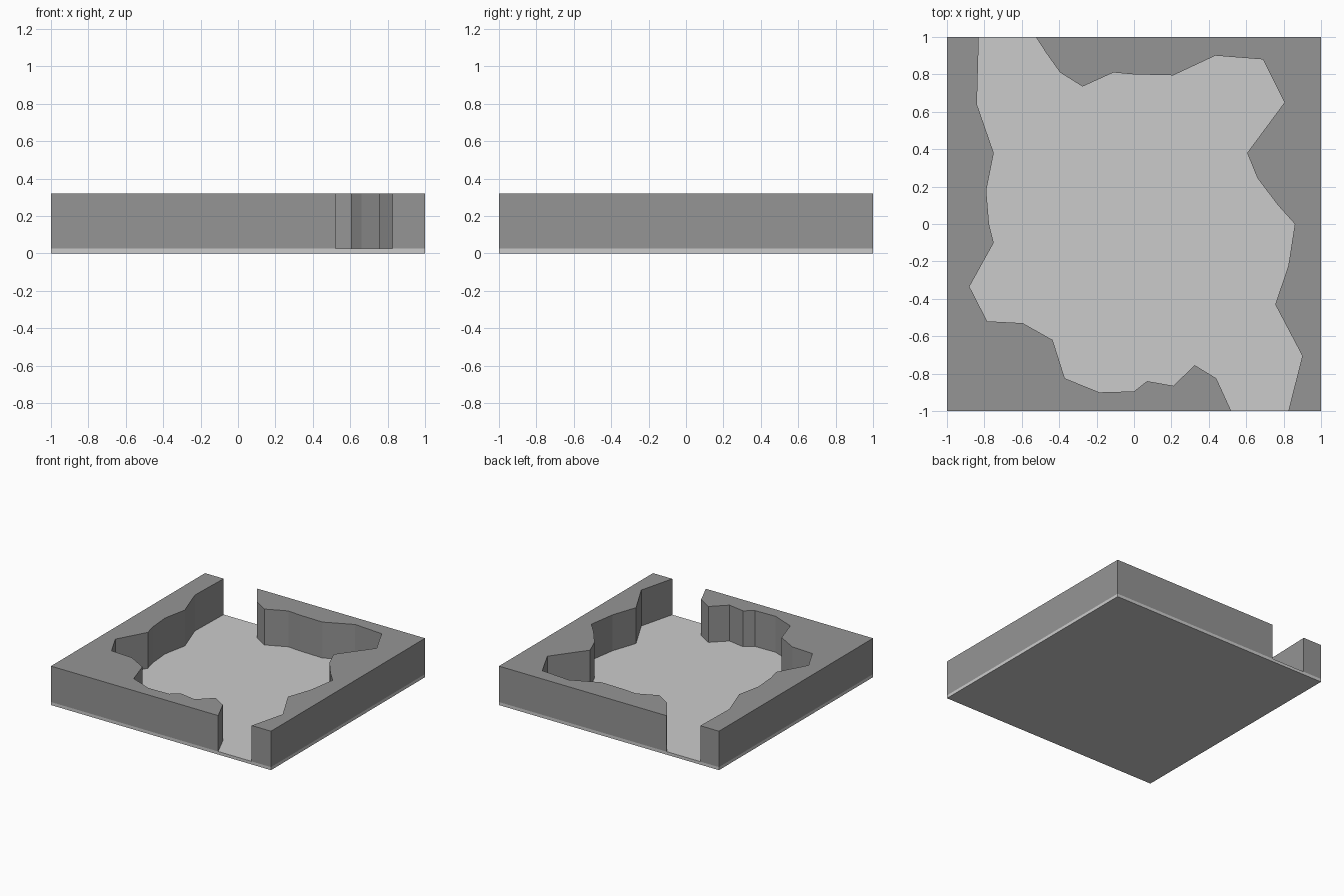
import bpy, bmesh

if "Cube" in bpy.data.objects:
    bpy.data.objects.remove(bpy.data.objects["Cube"])

FLOOR_TOP, WALL_TOP = 0.025, 0.32


def slab(name, outline, z0, z1):
    """Extrude a flat outline from z0 up to z1."""
    bm = bmesh.new()
    base = bm.faces.new([bm.verts.new((x, y, z0)) for x, y in outline])
    ext = bmesh.ops.extrude_face_region(bm, geom=[base], use_keep_orig=True)
    top = [v for v in ext["geom"] if isinstance(v, bmesh.types.BMVert)]
    bmesh.ops.translate(bm, verts=top, vec=(0, 0, z1 - z0))
    bmesh.ops.recalc_face_normals(bm, faces=bm.faces)
    mesh = bpy.data.meshes.new(name)
    bm.to_mesh(mesh)
    bm.free()
    obj = bpy.data.objects.new(name, mesh)
    bpy.context.collection.objects.link(obj)
    return obj


# Floor plate
slab("cave_floor", [(-1, -1), (1, -1), (1, 1), (-1, 1)], 0, FLOOR_TOP)

# Rock along the left and front edges
left_rock = [
    (-1, -1), (-1, 1), (-0.83, 1), (-0.84, 0.64), (-0.75, 0.38),
    (-0.79, 0.18), (-0.775, 0), (-0.75, -0.10), (-0.88, -0.335),
    (-0.785, -0.52), (-0.595, -0.53), (-0.435, -0.62), (-0.37, -0.825),
    (-0.185, -0.90), (0, -0.895), (0.07, -0.84), (0.21, -0.865),
    (0.325, -0.755), (0.44, -0.825), (0.52, -1)]

# Rock along the back and right edges
right_rock = [
    (1, 1), (1, -1), (0.825, -1), (0.90, -0.705), (0.755, -0.43),
    (0.825, -0.225), (0.86, 0), (0.77, 0.10), (0.66, 0.245),
    (0.605, 0.38), (0.805, 0.65), (0.69, 0.88), (0.435, 0.90),
    (0.21, 0.795), (0, 0.80), (-0.11, 0.81), (-0.275, 0.735),
    (-0.395, 0.81), (-0.47, 0.915), (-0.525, 1)]

# Darker stone for the walls
stone = bpy.data.materials.new("dark_stone")
stone.diffuse_color = (0.3, 0.3, 0.3, 1)
stone.use_nodes = True
stone.node_tree.nodes["Principled BSDF"].inputs["Base Color"].default_value = stone.diffuse_color
for name, outline in (("left_rock_wall", left_rock), ("right_rock_wall", right_rock)):
    slab(name, outline, FLOOR_TOP, WALL_TOP).data.materials.append(stone)
